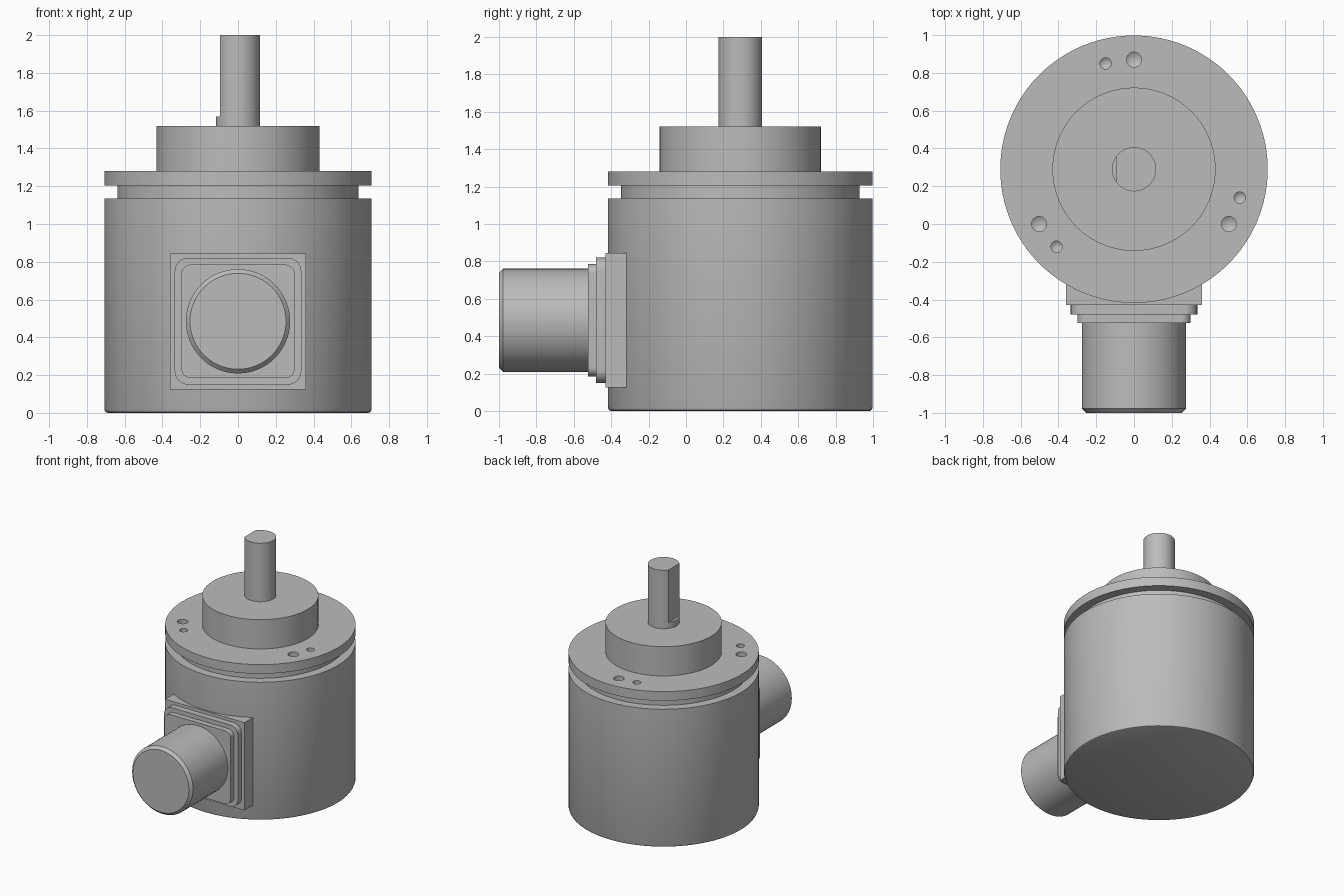
import bpy, bmesh, math
from mathutils import Matrix, Vector

if "Cube" in bpy.data.objects:
    bpy.data.objects.remove(bpy.data.objects["Cube"])

AXIS_Y = 0.29      # turning axis of the housing
PLUG_Z = 0.485     # height of the side connector

metal = bpy.data.materials.new("light grey metal")
metal.use_nodes = True
GREY = (0.5, 0.5, 0.5, 1)
metal.diffuse_color = GREY
metal.node_tree.nodes["Principled BSDF"].inputs["Base Color"].default_value = GREY


def finish(name, bm):
    bmesh.ops.recalc_face_normals(bm, faces=bm.faces)
    mesh = bpy.data.meshes.new(name)
    bm.to_mesh(mesh)
    bm.free()
    mesh.materials.append(metal)
    obj = bpy.data.objects.new(name, mesh)
    bpy.context.collection.objects.link(obj)
    return obj


def smooth(obj):
    bpy.ops.object.select_all(action="DESELECT")
    obj.select_set(True)
    bpy.context.view_layer.objects.active = obj
    bpy.ops.object.shade_smooth_by_angle(angle=math.radians(30))


def lathe(name, profile, matrix, steps=96):
    """Turn a (radius, height) profile around z, cap both ends, then place it."""
    bm = bmesh.new()
    rings = []
    for r, z in profile:
        if r == 0:
            rings.append([bm.verts.new((0, 0, z))] * steps)
        else:
            angles = [math.tau * i / steps for i in range(steps)]
            rings.append([bm.verts.new((r * math.cos(a), r * math.sin(a), z)) for a in angles])
    for low, high in zip(rings, rings[1:]):
        for i in range(steps):
            j = (i + 1) % steps
            bm.faces.new(list(dict.fromkeys((low[i], low[j], high[j], high[i]))))
    for ring, (r, z) in ((rings[0], profile[0]), (rings[-1], profile[-1])):
        if r:
            bm.faces.new(ring)
    bm.transform(matrix)
    return finish(name, bm)


def block(name, low, high, corner=0):
    """Box between two corners, with the edges along y optionally rounded."""
    low, high = Vector(low), Vector(high)
    bm = bmesh.new()
    bmesh.ops.create_cube(bm, size=1)
    bm.transform(Matrix.Translation((low + high) / 2) @ Matrix.Diagonal((*(high - low), 1)))
    if corner:
        edges = [e for e in bm.edges
                 if abs(e.verts[0].co.y - e.verts[1].co.y) > 0.01]
        bmesh.ops.bevel(bm, geom=edges, offset=corner, segments=8,
                        profile=0.5, affect="EDGES")
    return finish(name, bm)


def cut(obj, cutters):
    for cutter in cutters:
        mod = obj.modifiers.new("cut", "BOOLEAN")
        mod.operation, mod.solver, mod.object = "DIFFERENCE", "EXACT", cutter
        bpy.context.view_layer.objects.active = obj
        bpy.ops.object.modifier_apply(modifier=mod.name)
        bpy.data.objects.remove(cutter)


upright = Matrix.Translation((0, AXIS_Y, 0))

# Main housing with neck, mounting flange and centring boss
housing = lathe("housing", [
    (0.69, 0), (0.702, 0.005), (0.708, 0.02), (0.708, 1.135), (0.638, 1.135),
    (0.638, 1.205), (0.708, 1.205), (0.708, 1.28), (0.432, 1.28), (0.432, 1.52)], upright)

# Two sets of three drilled holes with conical bottoms
drills = []
for radius, first_angle in ((0.04, 90), (0.03, 105)):
    for k in range(3):
        a = math.radians(first_angle + 120 * k)
        place = upright @ Matrix.Translation((0.58 * math.cos(a), 0.58 * math.sin(a), 0))
        drills.append(lathe("drill", [(0, 1.14), (radius, 1.165), (radius, 1.35)], place, 24))
cut(housing, drills)
smooth(housing)

# Shaft with a flat on its left-hand side as drawn from the front
shaft = lathe("shaft", [(0.117, 1.5), (0.117, 2.0)], upright, 64)
cut(shaft, [block("flat_cutter", (-0.3, 0, 1.57), (-0.094, 0.6, 2.2))])
smooth(shaft)

# Stepped square socket on the front
for name, half, front, back, corner in (
        ("socket_base", 0.36, -0.43, -0.2, 0),
        ("socket_gasket", 0.335, -0.48, -0.42, 0.07),
        ("socket_plate", 0.3, -0.525, -0.47, 0.05)):
    part = block(name, (-half, front, PLUG_Z - half), (half, back, PLUG_Z + half), corner)
    smooth(part)

# Round connector plug with chamfered front edge
forward = Matrix.Translation((0, 0, PLUG_Z)) @ Matrix.Rotation(math.pi / 2, 4, "X")
smooth(lathe("connector_plug", [(0.276, 0.5), (0.276, 0.978), (0.254, 1.0)], forward, 64))
